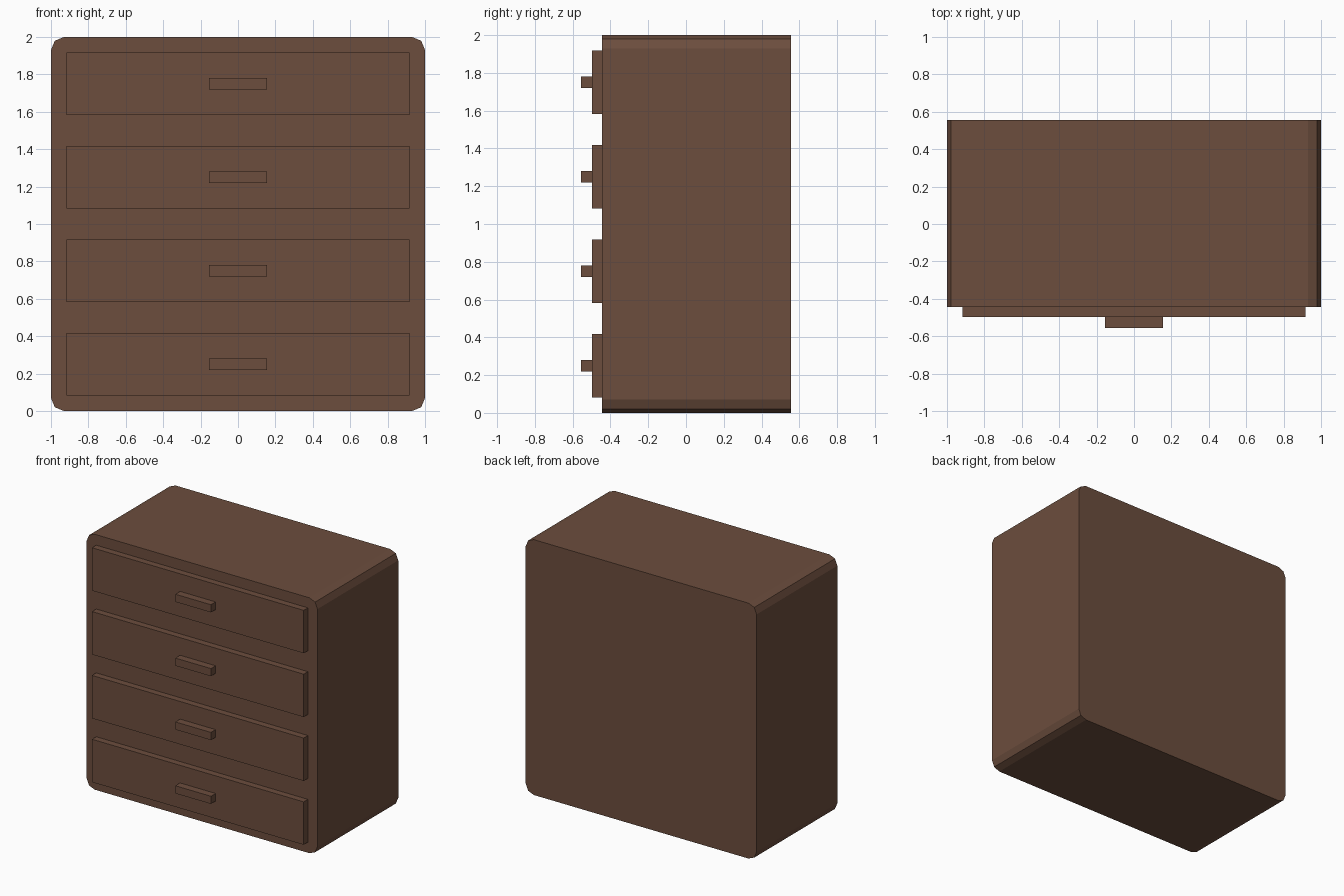
import bpy, bmesh

if "Cube" in bpy.data.objects:
    bpy.data.objects.remove(bpy.data.objects["Cube"])

wood = bpy.data.materials.new("brown_wood")
wood.diffuse_color = (0.15, 0.075, 0.047, 1)
wood.use_nodes = True
wood.node_tree.nodes["Principled BSDF"].inputs["Base Color"].default_value = wood.diffuse_color


def box(name, x, y, z, bevel=0):
    """Box from (min, max) ranges; bevel rounds only the edges running front to back."""
    bm = bmesh.new()
    bmesh.ops.create_cube(bm, size=1)
    for v in bm.verts:
        v.co = [r[0] if c < 0 else r[1] for c, r in zip(v.co, (x, y, z))]
    if bevel:
        edges = [e for e in bm.edges
                 if abs(e.verts[0].co.y - e.verts[1].co.y) > 0.1]
        bmesh.ops.bevel(bm, geom=edges, offset=bevel, offset_type='OFFSET',
                        segments=2, profile=0.5, affect='EDGES')
    mesh = bpy.data.meshes.new(name)
    bm.to_mesh(mesh)
    bm.free()
    mesh.materials.append(wood)
    obj = bpy.data.objects.new(name, mesh)
    bpy.context.collection.objects.link(obj)
    return obj


# Cabinet body with rounded side corners
box("cabinet_body", (-1, 1), (-0.445, 0.555), (0, 2), bevel=0.07)

# Four drawer fronts, each with a bar handle, seated slightly into the part behind
for i in range(4):
    z = 0.25 + 0.5 * i
    box(f"drawer_front_{i + 1}", (-0.917, 0.917), (-0.497, -0.435), (z - 0.168, z + 0.168))
    box(f"drawer_handle_{i + 1}", (-0.154, 0.154), (-0.555, -0.487), (z - 0.03, z + 0.03))
